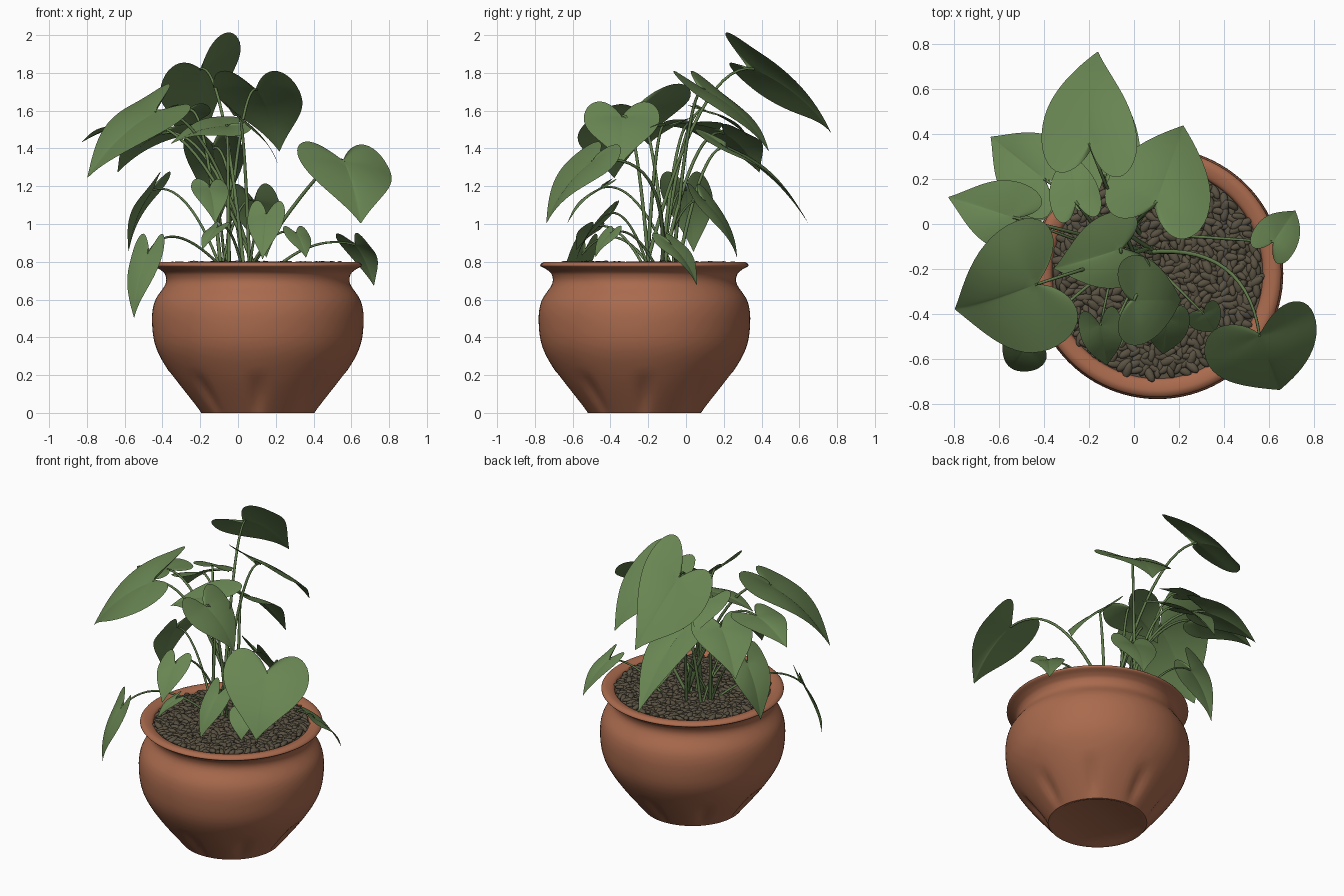
import bpy, bmesh, math, random
from math import sin, cos, pi
from mathutils import Vector, Matrix

if "Cube" in bpy.data.objects:
    bpy.data.objects.remove(bpy.data.objects["Cube"])

random.seed(4)
CX, CY = 0.105, -0.22          # pot axis
UP = Vector((0, 0, 1))


def mat(name, *col):
    m = bpy.data.materials.new(name)
    m.diffuse_color = (*col, 1)
    m.use_nodes = True
    m.node_tree.nodes["Principled BSDF"].inputs["Base Color"].default_value = m.diffuse_color
    return m


TERRACOTTA = mat("terracotta", 0.40, 0.145, 0.075)
PEBBLE = mat("dark_pebble", 0.10, 0.083, 0.055)
LEAF = mat("leaf_green", 0.14, 0.235, 0.085)
STEM = mat("stem_green", 0.12, 0.20, 0.072)


def finish(name, bm, material):
    me = bpy.data.meshes.new(name)
    bm.to_mesh(me)
    bm.free()
    me.materials.append(material)
    for p in me.polygons:
        p.use_smooth = True
    ob = bpy.data.objects.new(name, me)
    bpy.context.collection.objects.link(ob)
    return ob


def smooth_path(pts, steps):
    """Catmull-Rom curve through a few points."""
    pts = [Vector(p) for p in pts]
    pts = [pts[0]] + pts + [pts[-1]]
    out = []
    for a, b, c, d in zip(pts, pts[1:], pts[2:], pts[3:]):
        for k in range(steps):
            t = k / steps
            out.append(0.5 * (2 * b + (c - a) * t + (2 * a - 5 * b + 4 * c - d) * t * t
                              + (3 * b - a - 3 * c + d) * t ** 3))
    return out + [pts[-1]]


# Pot: lathed body and rolled rim, with shallow flutes near the foot
body = [(0.30, 0), (0.45, 0.19), (0.537, 0.34), (0.56, 0.48), (0.546, 0.59), (0.49, 0.68),
        (0.49, 0.73), (0.515, 0.757), (0.552, 0.78), (0.525, 0.8), (0.475, 0.785), (0.468, 0.74)]
profile = [Vector((0.265, 0.01)), Vector((0.285, 0))] + smooth_path(body, 5)
SEG = 96
bm = bmesh.new()
rings = []
for r, z in profile:
    ring = []
    for i in range(SEG):
        a = 2 * pi * i / SEG
        flute = 0.024 * sin(pi * min(1, z / 0.22)) * max(0, cos(8 * a)) ** 3 if r > 0.28 else 0
        ring.append(bm.verts.new((CX + (r - flute) * cos(a), CY + (r - flute) * sin(a), z)))
    rings.append(ring)
for a, b in zip(rings, rings[1:]):
    for i in range(SEG):
        j = (i + 1) % SEG
        bm.faces.new((a[i], a[j], b[j], b[i]))
bm.faces.new(rings[0][::-1])
pot = finish("pot", bm, TERRACOTTA)
pot.select_set(True)
bpy.context.view_layer.objects.active = pot
bpy.ops.object.shade_smooth_by_angle(angle=math.radians(50))

# Soil disc under the pebbles
bm = bmesh.new()
bmesh.ops.create_circle(bm, cap_ends=True, segments=48, radius=0.472,
                        matrix=Matrix.Translation((CX, CY, 0.768)))
finish("soil", bm, PEBBLE)

# Pebble layer in a sunflower layout
bm = bmesh.new()
N = 700
for i in range(N):
    r = 0.455 * math.sqrt((i + 0.5) / N)
    a = i * 2.39996
    loc = (CX + r * cos(a), CY + r * sin(a), 0.775 + random.uniform(0, 0.012))
    s = random.uniform(0.8, 1.15)
    m = (Matrix.Translation(loc) @ Matrix.Rotation(random.uniform(0, 2 * pi), 4, 'Z')
         @ Matrix.Rotation(random.uniform(-0.4, 0.4), 4, 'Y')
         @ Matrix.Diagonal((0.038 * s, 0.018 * s, 0.014 * s, 1)))
    bmesh.ops.create_icosphere(bm, subdivisions=2, radius=1, matrix=m)
finish("pebbles", bm, PEBBLE)


def heart(t):
    """Heart outline: (along, across), notch at t = 0 and tip at t = pi."""
    y = 13 * cos(t) - 5 * cos(2 * t) - 2 * cos(3 * t) - cos(4 * t)
    return (5 - y) / 22 - 0.015 * (1 + cos(t)), math.copysign(0.5 * abs(sin(t)) ** 2.2, sin(t))


def leaf(name, base, tip, wide, tilt):
    """Heart leaf from stem joint to point; tilt raises its right-hand side."""
    axis = tip - base
    width = axis.cross(UP).normalized() * wide + UP * tilt
    n = width.cross(axis).normalized()
    size = axis.length
    ph = random.uniform(0, 2 * pi)
    bm = bmesh.new()
    centre = bm.verts.new(base)
    prev = None
    K = 32
    for k in range(1, 6):
        s = k / 5
        ring = []
        for i in range(K):
            t = 2 * pi * i / K
            u, v = (c * s for c in heart(t))
            lift = 0.32 * size * (u * (1 - u) if u > 0 else 0.5 * u)      # arch
            lift += wide * (0.12 * abs(v) - 0.3 * v * v)                  # fold
            lift += 0.045 * size * s * s * sin(3 * t + ph) * (1 - abs(u))  # wavy edge
            ring.append(bm.verts.new(base + axis * u + width * v + n * lift))
        for i in range(K):
            j = (i + 1) % K
            if prev:
                bm.faces.new((prev[i], ring[i], ring[j], prev[j]))
            else:
                bm.faces.new((centre, ring[i], ring[j]))
        prev = ring
    bm.normal_update()
    if sum((f.normal for f in bm.faces), Vector()).dot(n) < 0:
        bmesh.ops.reverse_faces(bm, faces=bm.faces)
    ob = finish(name, bm, LEAF)
    sub = ob.modifiers.new("smooth", 'SUBSURF')
    sub.levels = sub.render_levels = 1


def stem(name, root, bend, end, thick):
    """Arching stalk along a quadratic curve."""
    cu = bpy.data.curves.new(name, 'CURVE')
    cu.dimensions = '3D'
    cu.bevel_depth = thick
    cu.bevel_resolution = 2
    sp = cu.splines.new('POLY')
    sp.points.add(14)
    for i, p in enumerate(sp.points):
        t = i / 14
        p.co = (*(root * (1 - t) ** 2 + bend * 2 * t * (1 - t) + end * t * t), 1)
        p.radius = 1.25 - 0.5 * t
    cu.materials.append(STEM)
    sp.use_smooth = True
    bpy.context.collection.objects.link(bpy.data.objects.new(name, cu))


def frond(name, base, tip, ratio=1.0, tilt=0.0, bend=None):
    """One leaf with its stalk; ratio is leaf width over length."""
    base, tip = Vector(base), Vector(tip)
    leaf(name + "_leaf", base, tip, ratio * (tip - base).length, tilt)
    a = random.uniform(0, 2 * pi)
    root = Vector((0.09 * cos(a), 0.09 * sin(a) - 0.13, 0.76))
    if base.x > 0.25:
        root.x += 0.15
    if bend is None:
        bend = root.lerp(base, 0.5)
        bend.z = base.z + 0.06
    stem(name + "_stem", root, Vector(bend), base, 0.0085 if base.z > 1.2 else 0.0065)


# Tall leaves: stem joint, tip
frond("top_back", (-0.2, 0.36, 1.82), (-0.16, 0.77, 1.48), 0.8, 0.27)
frond("back_right", (0.1, 0.1, 1.71), (0.22, 0.44, 1.38), 0.98)
frond("back_left", (-0.4, 0.2, 1.48), (-0.64, 0.39, 1.27))
frond("back_low", (-0.13, 0.22, 1.4), (-0.1, 0.65, 1.0), 0.55)
frond("left_side", (-0.54, 0.03, 1.53), (-0.83, 0.12, 1.43))
frond("left_large", (-0.44, -0.27, 1.59), (-0.8, -0.38, 1.24), 1.15, 0.18)
frond("centre", (-0.06, -0.11, 1.52), (-0.36, -0.2, 1.42), 1.05, 0.08)
frond("centre_front", (0.0, -0.34, 1.57), (0.21, -0.34, 1.32), 1.25)
frond("centre_back", (-0.26, 0.1, 1.6), (-0.3, 0.33, 1.46), 0.85)
frond("right_large", (0.56, -0.5, 1.33), (0.65, -0.74, 1.0), 1.27, 0.04, (0.5, -0.08, 1.42))

# Low leaves around the rim
frond("right_low", (0.62, -0.08, 0.89), (0.72, 0.06, 0.67), 0.75)
frond("left_drooping", (-0.48, -0.55, 0.84), (-0.55, -0.64, 0.5), 0.6, 0, (-0.36, -0.38, 1.06))
frond("left_mid", (-0.45, 0, 1.18), (-0.58, 0.04, 0.85), 0.8)
frond("back_small", (0.09, 0.1, 1.12), (0.15, 0.27, 0.82), 0.8)
frond("front_small_left", (-0.15, -0.45, 1.19), (-0.12, -0.63, 1.0), 0.75)
frond("front_small_mid", (0.15, -0.42, 1.05), (0.13, -0.58, 0.81), 0.7)
frond("front_small_right", (0.31, -0.4, 0.95), (0.36, -0.48, 0.82))
frond("front_tiny_left", (-0.11, -0.5, 0.98), (-0.19, -0.58, 0.86), 0.85)
